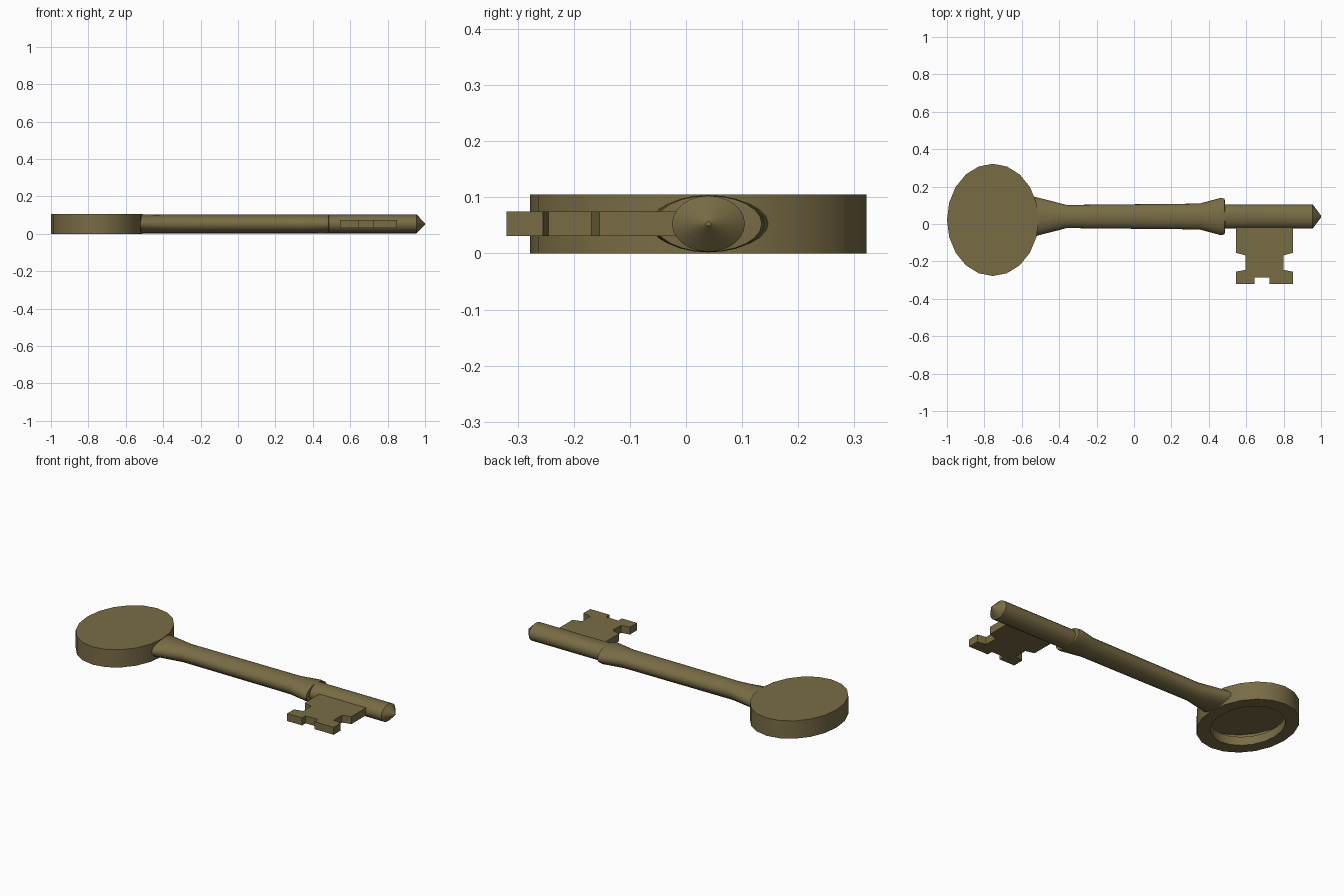
import bpy
import math

if "Cube" in bpy.data.objects:
    bpy.data.objects.remove(bpy.data.objects["Cube"])

brass = bpy.data.materials.new("aged_brass")
brass.diffuse_color = (0.19, 0.15, 0.06, 1)
brass.use_nodes = True
brass.node_tree.nodes["Principled BSDF"].inputs["Base Color"].default_value = brass.diffuse_color


def loft(name, rings, cap_start=True, cap_end=True):
    """Skin a list of equal-length point rings into one object."""
    n = len(rings[0])
    verts = [p for ring in rings for p in ring]
    faces = []
    for r in range(len(rings) - 1):
        a, b = r * n, (r + 1) * n
        for i in range(n):
            j = (i + 1) % n
            faces.append((a + i, a + j, b + j, b + i))
    if cap_start:
        faces.append(tuple(reversed(range(n))))
    if cap_end:
        faces.append(tuple(range(len(verts) - n, len(verts))))
    mesh = bpy.data.meshes.new(name)
    mesh.from_pydata(verts, [], faces)
    mesh.materials.append(brass)
    obj = bpy.data.objects.new(name, mesh)
    bpy.context.collection.objects.link(obj)
    bpy.ops.object.select_all(action='DESELECT')
    obj.select_set(True)
    bpy.context.view_layer.objects.active = obj
    bpy.ops.object.shade_smooth_by_angle(angle=math.radians(30))
    return obj


def circle(n):
    return [(math.cos(2 * math.pi * i / n), math.sin(2 * math.pi * i / n)) for i in range(n)]


# bow: oval head, closed on top, hollow behind a short lip underneath
def bow_ring(scale, z):
    return [(-0.755 + 0.245 * scale * c, 0.022 + 0.30 * scale * s, z) for c, s in circle(20)]


loft("bow", [bow_ring(0.73, 0.05), bow_ring(0.73, 0), bow_ring(1, 0), bow_ring(1, 0.105)],
     cap_start=False)

# shank: oval section (x, half width, half height), flared at bow and collar
sections = [(-0.55, 0.110, 0.050), (-0.52, 0.103, 0.050), (-0.36, 0.062, 0.050),
            (0.35, 0.069, 0.050), (0.465, 0.100, 0.051), (0.485, 0.095, 0.050),
            (0.486, 0.065, 0.050), (0.955, 0.065, 0.050), (1.0, 0.005, 0.004)]
loft("shank", [[(x, 0.04 + w * c, 0.053 + h * s) for c, s in circle(24)]
               for x, w, h in sections])

# bit: notched flat plate
outline = [(0.545, 0.03), (0.545, -0.154), (0.597, -0.168), (0.597, -0.245),
           (0.545, -0.255), (0.545, -0.32), (0.643, -0.32), (0.643, -0.287),
           (0.724, -0.287), (0.724, -0.32), (0.85, -0.32), (0.85, -0.255),
           (0.798, -0.245), (0.798, -0.168), (0.85, -0.154), (0.85, 0.03)]
loft("bit", [[(x, y, z) for x, y in outline] for z in (0.031, 0.075)])
